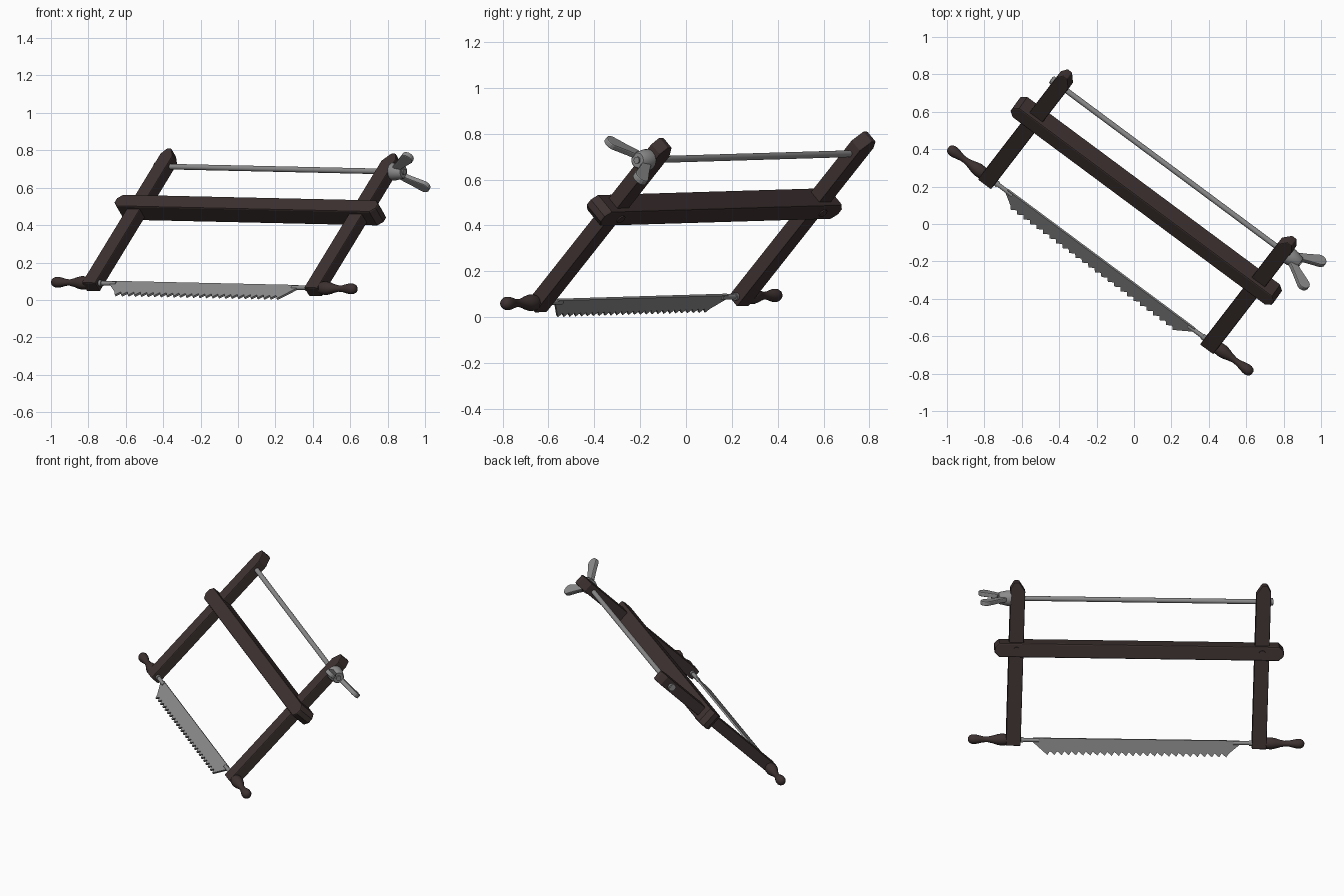
import bpy, bmesh, math
from mathutils import Matrix, Vector

if "Cube" in bpy.data.objects:
    bpy.data.objects.remove(bpy.data.objects["Cube"])

# Saw frame: local x along the blade, local y up the arms, local z out of the front face
U = Vector((0.803, -0.596, -0.018)).normalized()
V = Vector((0.42, 0.57, 0.71))
V = (V - U * V.dot(U)).normalized()
N = U.cross(V)
FRAME = Matrix((U, V, N)).transposed().to_4x4()
FRAME.translation = (-0.18, -0.195, 0.077)


def material(name, rgb):
    m = bpy.data.materials.new(name)
    m.diffuse_color = (*rgb, 1)
    m.use_nodes = True
    m.node_tree.nodes["Principled BSDF"].inputs["Base Color"].default_value = m.diffuse_color
    return m


WOOD = material("dark_wood", (0.046, 0.031, 0.030))
STEEL = material("grey_steel", (0.26, 0.26, 0.26))


def finish(name, bm, mat, bevel=0.0, smooth=False):
    bmesh.ops.recalc_face_normals(bm, faces=bm.faces)
    me = bpy.data.meshes.new(name)
    bm.to_mesh(me)
    bm.free()
    me.transform(FRAME)
    me.materials.append(mat)
    ob = bpy.data.objects.new(name, me)
    bpy.context.collection.objects.link(ob)
    if bevel:
        b = ob.modifiers.new("bevel", 'BEVEL')
        b.width, b.segments, b.limit_method = bevel, 2, 'ANGLE'
        b.angle_limit = math.radians(50)
    if smooth:
        bpy.ops.object.select_all(action='DESELECT')
        ob.select_set(True)
        bpy.context.view_layer.objects.active = ob
        bpy.ops.object.shade_smooth_by_angle(angle=math.radians(40))
    return ob


def plate(name, outline, z0, z1, mat, bevel=0.0):
    """Outline in the saw plane, extruded from z0 to z1."""
    bm = bmesh.new()
    f = bm.faces.new([bm.verts.new((x, y, z0)) for x, y in outline])
    ext = bmesh.ops.extrude_face_region(bm, geom=[f])
    vs = [g for g in ext["geom"] if isinstance(g, bmesh.types.BMVert)]
    bmesh.ops.translate(bm, verts=vs, vec=(0, 0, z1 - z0))
    return finish(name, bm, mat, bevel)


def lathe(name, profile, v, mat, sides=20):
    """Turned part about the length axis; profile is (u, radius)."""
    bm = bmesh.new()
    rings = []
    for u, r in profile:
        rings.append([bm.verts.new((u, v + r * math.cos(2 * math.pi * i / sides),
                                    r * math.sin(2 * math.pi * i / sides))) for i in range(sides)])
    for a, b in zip(rings, rings[1:]):
        for i in range(sides):
            j = (i + 1) % sides
            bm.faces.new((a[i], a[j], b[j], b[i]))
    bm.faces.new(rings[0])
    bm.faces.new(rings[-1])
    return finish(name, bm, mat, smooth=True)


ARM_U, ROD_V, BAR_V = 0.74, 0.88, 0.57

for side, s in (("left", -1), ("right", 1)):
    # Upright arm with chamfered tip
    arm = [(-0.044, -0.03), (0.044, -0.03), (0.044, 0.945), (0.022, 0.985),
           (-0.008, 0.985), (-0.044, 0.93)]
    plate(side + "_arm", [(s * (ARM_U + x), y) for x, y in arm], -0.033, 0.033, WOOD, 0.005)
    # Turned handle
    lathe(side + "_handle", [(s * u, r) for u, r in (
        (0.775, 0.031), (0.79, 0.035), (0.815, 0.036), (0.84, 0.031), (0.865, 0.023),
        (0.895, 0.017), (0.92, 0.018), (0.945, 0.024), (0.968, 0.029), (0.988, 0.029),
        (1.004, 0.022), (1.012, 0.01))], 0, WOOD)
    # Blade holder stub
    lathe(side + "_blade_holder", [(s * u, r) for u, r in (
        (0.68, 0.017), (0.71, 0.017))], 0, STEEL)
    lathe(side + "_blade_stub", [(s * 0.585, 0.012), (s * 0.72, 0.012)], 0, STEEL)
    # Pivot pin on the back of the stretcher
    bm = bmesh.new()
    bmesh.ops.create_cone(bm, cap_ends=True, segments=20, radius1=0.021, radius2=0.021, depth=0.03,
                          matrix=Matrix.Translation((s * ARM_U, BAR_V, -0.046)))
    finish(side + "_pivot_pin", bm, WOOD, smooth=True)

# Stretcher bar with chamfered ends
e, h, c = 0.87, 0.044, 0.028
plate("stretcher_bar", [(-e, BAR_V - h + c), (-e + c, BAR_V - h), (e - c, BAR_V - h), (e, BAR_V - h + c),
                        (e, BAR_V + h - c), (e - c, BAR_V + h), (-e + c, BAR_V + h), (-e, BAR_V + h - c)],
      -0.055, 0.055, WOOD, 0.008)

# Toothed blade
teeth, gum, tip, half = 26, -0.066, -0.09, 0.56
pitch = 2 * half / teeth
outline = [(0.635, 0.0), (0.62, 0.014), (-0.62, 0.014), (-0.635, 0.0)]
for i in range(teeth):
    x = -half + i * pitch
    outline += [(x, gum), (x + 0.35 * pitch, tip)]
outline.append((half, gum))
plate("saw_blade", outline, -0.006, 0.006, STEEL)

# Tension rod and its end nut
lathe("tension_rod", [(-0.80, 0.015), (0.862, 0.015)], ROD_V, STEEL)
lathe("rod_end_nut", [(-0.797, 0.022), (-0.78, 0.024)], ROD_V, STEEL)

# Wing nut: hub and two flared wings
lathe("wing_nut_hub", [(0.78, 0.047), (0.80, 0.047), (0.85, 0.036), (0.854, 0.032)], ROD_V, STEEL)
for side, s in (("front", 1), ("back", -1)):
    a, b = Vector((0.818, 0.028)), Vector((0.935, 0.108))
    d = (b - a).normalized()
    p = Vector((-d.y, d.x))
    pts = [a - p * 0.02, a + d * 0.06 - p * 0.024]
    for k in range(9):
        t = -math.pi / 2 + math.pi * k / 8
        pts.append(b + d * 0.034 * math.cos(t) + p * 0.034 * math.sin(t))
    pts += [a + d * 0.06 + p * 0.024, a + p * 0.02]
    bm = bmesh.new()
    lo = [bm.verts.new((q.x, ROD_V - 0.014, s * q.y)) for q in pts]
    hi = [bm.verts.new((q.x, ROD_V + 0.014, s * q.y)) for q in pts]
    bm.faces.new(lo)
    bm.faces.new(hi)
    for i in range(len(pts)):
        j = (i + 1) % len(pts)
        bm.faces.new((lo[i], lo[j], hi[j], hi[i]))
    finish(side + "_wing", bm, STEEL, 0.006)
